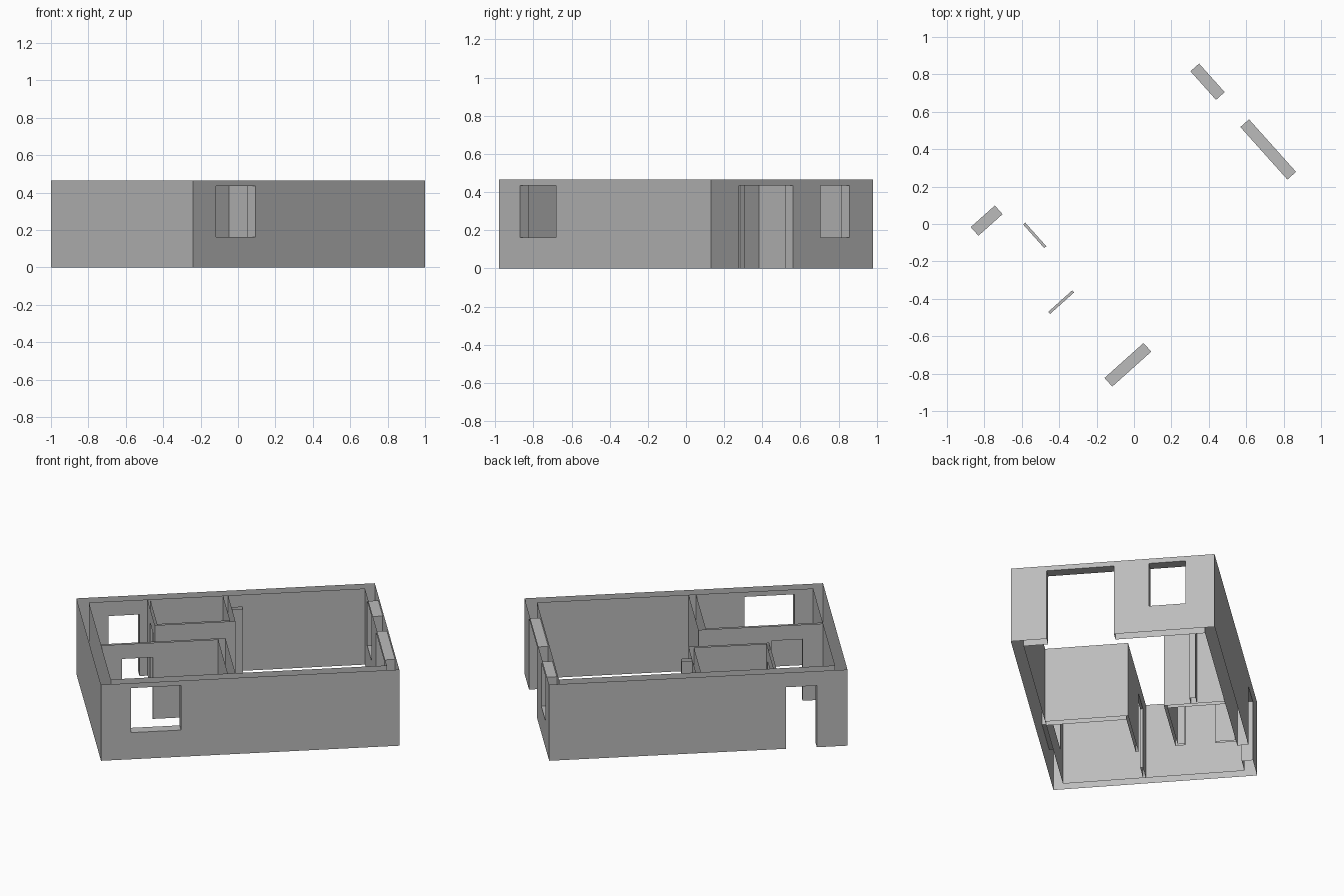
import bpy, bmesh
from mathutils import Vector

old = bpy.data.objects.get("Cube")
if old:
    bpy.data.objects.remove(old)

mat = bpy.data.materials.new("wall_grey")
mat.use_nodes = True
GREY = (0.5, 0.5, 0.5, 1)
mat.diffuse_color = GREY
mat.node_tree.nodes["Principled BSDF"].inputs["Base Color"].default_value = GREY

# Plan frame: a runs along the long side, b along the short side
CORNER = Vector((-0.24, -0.98, 0))
A_DIR = Vector((0.745, 0.667, 0))
B_DIR = Vector((-0.667, 0.745, 0))
LONG, SHORT, THICK, HIGH = 1.664, 1.14, 0.062, 0.465


def quad(bm, points, facing):
    """Add one face, wound so that it looks along the facing direction."""
    def place(p):
        return CORNER + A_DIR * p[0] + B_DIR * p[1] + Vector((0, 0, p[2]))
    face = bm.faces.new([bm.verts.new(place(p)) for p in points])
    face.normal_update()
    look = A_DIR * facing[0] + B_DIR * facing[1] + Vector((0, 0, facing[2]))
    if face.normal.dot(look) < 0:
        face.normal_flip()


def wall(name, along, low, high, low_span, high_span, openings=(), end=False):
    """Hollow wall without caps: two skins, and reveals round each opening."""
    bm = bmesh.new()

    def spot(run, depth, z):
        return (run, depth, z) if along == "a" else (depth, run, z)

    def skin(depth, side, r0, r1, z0, z1):
        quad(bm, [spot(r0, depth, z0), spot(r1, depth, z0),
                  spot(r1, depth, z1), spot(r0, depth, z1)], spot(0, side, 0))

    for depth, side, span in ((low, -1, low_span), (high, 1, high_span)):
        run = span[0]
        for r0, r1, sill, head in openings:
            skin(depth, side, run, r0, 0, HIGH)
            skin(depth, side, r0, r1, head, HIGH)
            if sill:
                skin(depth, side, r0, r1, 0, sill)
            run = r1
        skin(depth, side, run, span[1], 0, HIGH)

    def jamb(r, z0, z1, side):
        quad(bm, [spot(r, low, z0), spot(r, high, z0),
                  spot(r, high, z1), spot(r, low, z1)], spot(side, 0, 0))

    for r0, r1, sill, head in openings:
        jamb(r0, sill, head, 1)
        jamb(r1, sill, head, -1)
        for z, up in ((head, -1), (sill, 1)):
            if z:
                quad(bm, [spot(r0, low, z), spot(r1, low, z),
                          spot(r1, high, z), spot(r0, high, z)], (0, 0, up))
    if end:
        jamb(high_span[1], 0, HIGH, 1)

    bmesh.ops.remove_doubles(bm, verts=bm.verts, dist=0.0005)
    mesh = bpy.data.meshes.new(name)
    bm.to_mesh(mesh)
    bm.free()
    mesh.materials.append(mat)
    bpy.context.collection.objects.link(bpy.data.objects.new(name, mesh))


SILL, HEAD, DOOR = 0.163, 0.435, 0.376
in_a, in_b = (THICK, LONG - THICK), (THICK, SHORT - THICK)
back = in_b[1]

# Outer walls
wall("front_long_wall", "a", 0, THICK, (0, LONG), in_a, [(0.166, 0.446, SILL, HEAD)])
wall("back_long_wall", "a", back, SHORT, in_a, (0, LONG), [(0.171, 0.344, 0, DOOR)])
wall("plain_end_wall", "b", 0, THICK, (0, SHORT), in_b)
wall("garden_end_wall", "b", in_a[1], LONG, in_b, (0, SHORT),
     [(0.2, 0.577, 0, HEAD), (0.772, 0.977, SILL, HEAD)])

# Bedroom partitions
wall("bedroom_door_wall", "a", 0.511, 0.526, (THICK, 0.715), (THICK, 0.757),
     [(0.177, 0.35, 0, DOOR)])
wall("bedroom_side_wall", "b", 0.715, 0.757, (THICK, 0.511), (THICK, 0.526))

# Bathroom partitions and the short stub beside them
wall("bathroom_door_wall", "b", 0.389, 0.404, (0.738, back), (0.753, back),
     [(0.794, 0.964, 0, DOOR)])
wall("bathroom_front_wall", "a", 0.738, 0.753, (0.389, 0.838), (0.404, 0.81))
wall("bathroom_side_wall", "b", 0.81, 0.838, (0.753, back), (0.738, back))
wall("stub_wall", "a", 0.89, 0.924, (0.838, 0.9), (0.838, 0.9), end=True)
